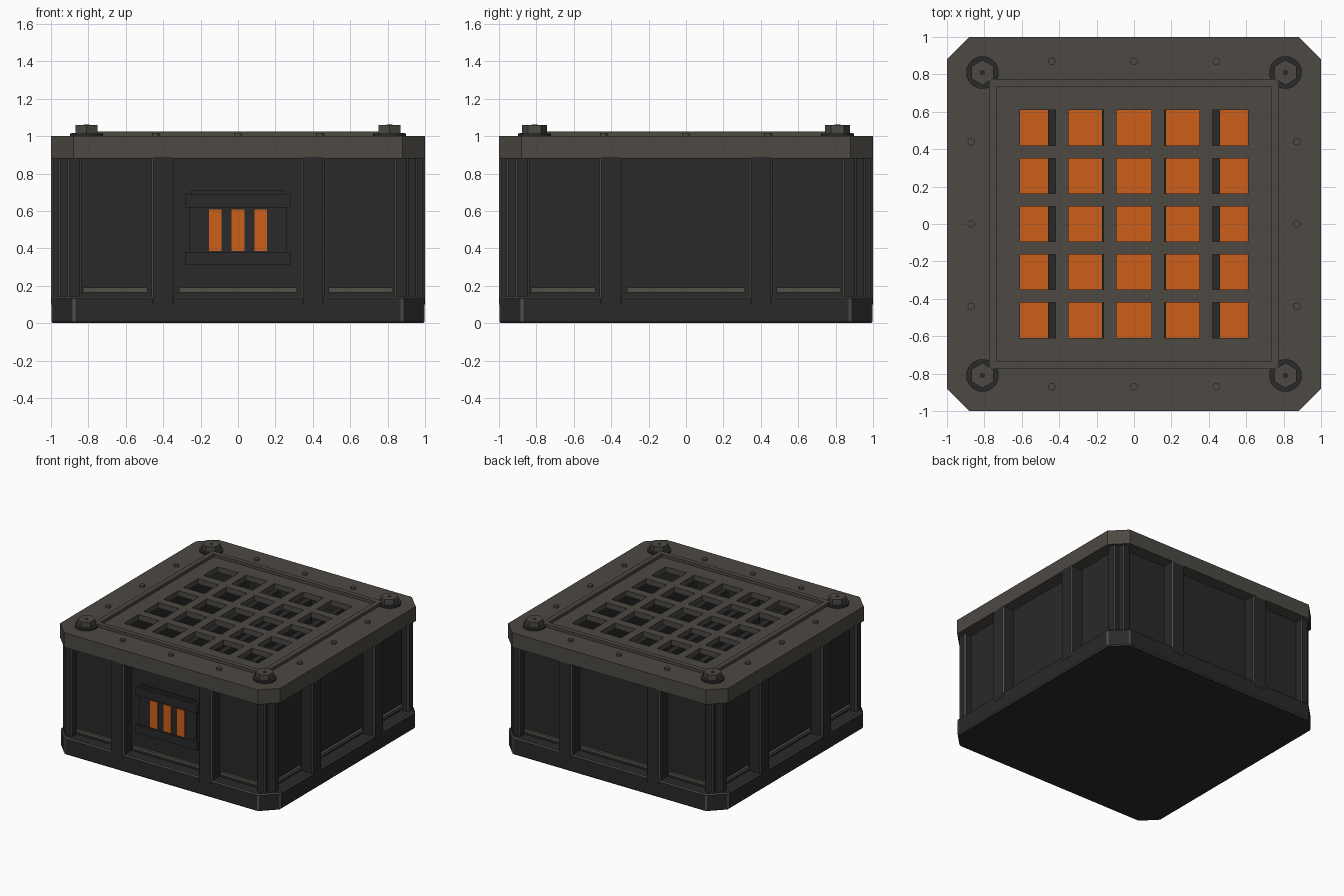
import bpy, bmesh, math
from mathutils import Matrix

if "Cube" in bpy.data.objects:
    bpy.data.objects.remove(bpy.data.objects["Cube"])


def material(name, rgb):
    m = bpy.data.materials.new(name)
    m.diffuse_color = (*rgb, 1)
    m.use_nodes = True
    m.node_tree.nodes["Principled BSDF"].inputs["Base Color"].default_value = m.diffuse_color
    return m


DARK = material("charcoal metal", (0.0225, 0.0225, 0.0225))
GREY = material("warm grey metal", (0.074, 0.067, 0.056))
EDGE = material("worn edge", (0.085, 0.080, 0.066))
ORANGE = material("glowing orange", (0.61, 0.115, 0.0105))


def finish(bm, name, *mats):
    bmesh.ops.recalc_face_normals(bm, faces=bm.faces)
    mesh = bpy.data.meshes.new(name)
    bm.to_mesh(mesh)
    bm.free()
    ob = bpy.data.objects.new(name, mesh)
    bpy.context.collection.objects.link(ob)
    for m in mats:
        mesh.materials.append(m)
    return ob


def add_box(bm, x0, x1, y0, y1, z0, z1):
    size = Matrix.Diagonal((x1 - x0, y1 - y0, z1 - z0, 1))
    mid = Matrix.Translation(((x0 + x1) / 2, (y0 + y1) / 2, (z0 + z1) / 2))
    return bmesh.ops.create_cube(bm, size=1, matrix=mid @ size)["verts"]


def boxes(name, mat, dims):
    bm = bmesh.new()
    for d in dims:
        add_box(bm, *d)
    return finish(bm, name, mat)


def add_prism(bm, pts, z0, z1, strip=0.0):
    """Upright prism; side faces narrower than strip take the second material."""
    lo = [bm.verts.new((x, y, z0)) for x, y in pts]
    hi = [bm.verts.new((x, y, z1)) for x, y in pts]
    bm.faces.new(lo)
    bm.faces.new(hi)
    for i in range(len(pts)):
        j = (i + 1) % len(pts)
        f = bm.faces.new((lo[i], lo[j], hi[j], hi[i]))
        if (lo[i].co - lo[j].co).length < strip:
            f.material_index = 1
    return lo + hi


def octagon(h, c):
    k = h - c
    return [(k, -h), (h, -k), (h, k), (k, h), (-k, h), (-h, k), (-h, -k), (-k, -h)]


def square(h):
    return [(h, -h), (h, h), (-h, h), (-h, -h)]


def tube(name, mat, outer, inner, z0, z1):
    bm = bmesh.new()
    n = len(outer)
    loops = [[bm.verts.new((x, y, z)) for x, y in p]
             for p, z in ((outer, z0), (outer, z1), (inner, z1), (inner, z0))]
    for a in range(4):
        p, q = loops[a], loops[(a + 1) % 4]
        for i in range(n):
            j = (i + 1) % n
            bm.faces.new((p[i], p[j], q[j], q[i]))
    return finish(bm, name, mat)


def cylinders(name, spots, r, z0, z1, sides, mat):
    bm = bmesh.new()
    for x, y in spots:
        bmesh.ops.create_cone(bm, cap_ends=True, segments=sides, radius1=r, radius2=r,
                              depth=z1 - z0, matrix=Matrix.Translation((x, y, (z0 + z1) / 2)))
    ob = finish(bm, name, mat)
    if sides > 6:
        for p in ob.data.polygons:
            p.use_smooth = abs(p.normal.z) < 0.5
    return ob


def spin(bm, verts, k):
    bmesh.ops.rotate(bm, verts=verts, cent=(0, 0, 0),
                     matrix=Matrix.Rotation(k * math.pi / 2, 3, 'Z'))


# Plinth with worn, lighter bevels
bm = bmesh.new()
add_prism(bm, octagon(0.998, 0.12), 0, 0.14)
plinth = finish(bm, "plinth", DARK, EDGE)
bev = plinth.modifiers.new("worn bevel", 'BEVEL')
bev.width, bev.segments, bev.material = 0.008, 1, 1
bev.limit_method, bev.angle_limit = 'ANGLE', math.radians(30)

# Recessed hollow wall
WALL = 0.90
tube("wall", DARK, square(WALL), square(WALL - 0.06), 0.13, 0.89)

# Two ribs on each side, and a narrow rib either side of each corner
bm = bmesh.new()
b = 0.010
for k in range(4):
    for x, w, front, z0 in ((-0.40, 0.062, 1.0, 0.10), (0.40, 0.062, 1.0, 0.10),
                            (-0.875, 0.037, 0.96, 0.13), (0.875, 0.037, 0.96, 0.13)):
        rib = [(x - w, 0.02 - WALL), (x - w, b - front), (x - w + b, -front),
               (x + w - b, -front), (x + w, b - front), (x + w, 0.02 - WALL)]
        spin(bm, add_prism(bm, rib, z0, 0.89, 0.016), k)
finish(bm, "ribs", DARK, EDGE)

# Ledges at the foot of each panel
bm = bmesh.new()
for k in range(4):
    for x0, x1 in ((-0.83, -0.485), (-0.315, 0.315), (0.485, 0.83)):
        spin(bm, add_box(bm, x0, x1, -WALL - 0.02, -WALL + 0.01, 0.165, 0.19), k)
finish(bm, "panel_ledges", EDGE)

# Front vent: backing, rails and glowing slots
boxes("vent_back", DARK, [(-0.26, 0.26, -0.912, -0.89, 0.33, 0.68),
                          (-0.25, 0.25, -0.912, -0.89, 0.68, 0.71)])
boxes("vent_rails", DARK, [(-0.28, 0.28, -0.93, -0.89, 0.62, 0.69),
                           (-0.28, 0.28, -0.93, -0.89, 0.315, 0.38)])
boxes("vent_slots", ORANGE, [(x - 0.034, x + 0.034, -0.919, -0.911, 0.385, 0.607)
                             for x in (-0.122, 0, 0.122)])

# Lid frame, and a thin grate with a five by five set of square openings
RIM = 0.755
tube("lid", GREY, octagon(1.0, 0.12), octagon(RIM, 0.01), 0.88, 1.0)
bm = bmesh.new()
add_prism(bm, square(RIM), 0.955, 1.0)
grate = finish(bm, "grate", GREY)
cells = [i * 0.2575 for i in range(-2, 3)]
cutter = boxes("grate_cutter", GREY, [(x - 0.094, x + 0.094, y - 0.094, y + 0.094, 0.8, 1.1)
                                      for x in cells for y in cells])
cutter.hide_render = True
cutter.hide_viewport = True
cut = grate.modifiers.new("openings", 'BOOLEAN')
cut.operation, cut.object, cut.solver = 'DIFFERENCE', cutter, 'EXACT'

# Raised square rim around the grate
tube("grate_rim", GREY, square(0.775), square(0.735), 0.99, 1.024)

# Inner fins above a glowing bed
boxes("inner_fins", DARK, [(x - 0.025, x + 0.025, -0.72, 0.72, 0.5, 0.90)
                           for x in (-0.435, -0.145, 0.145, 0.435)])
boxes("glow_bed", ORANGE, [(-0.7, 0.7, -0.7, 0.7, 0.50, 0.55)])

# Corner bolts and small rivets
corners = [(x, y) for x in (-0.81, 0.81) for y in (-0.81, 0.81)]
cylinders("bolt_washers", corners, 0.087, 0.99, 1.015, 24, DARK)
cylinders("bolt_heads", corners, 0.067, 1.0, 1.06, 6, GREY)
cylinders("bolt_sockets", corners, 0.015, 1.055, 1.062, 12, DARK)
rivets = [p for s in (-0.87, 0.87) for t in (-0.44, 0, 0.44) for p in ((s, t), (t, s))]
cylinders("rivets", rivets, 0.02, 0.99, 1.016, 12, GREY)
